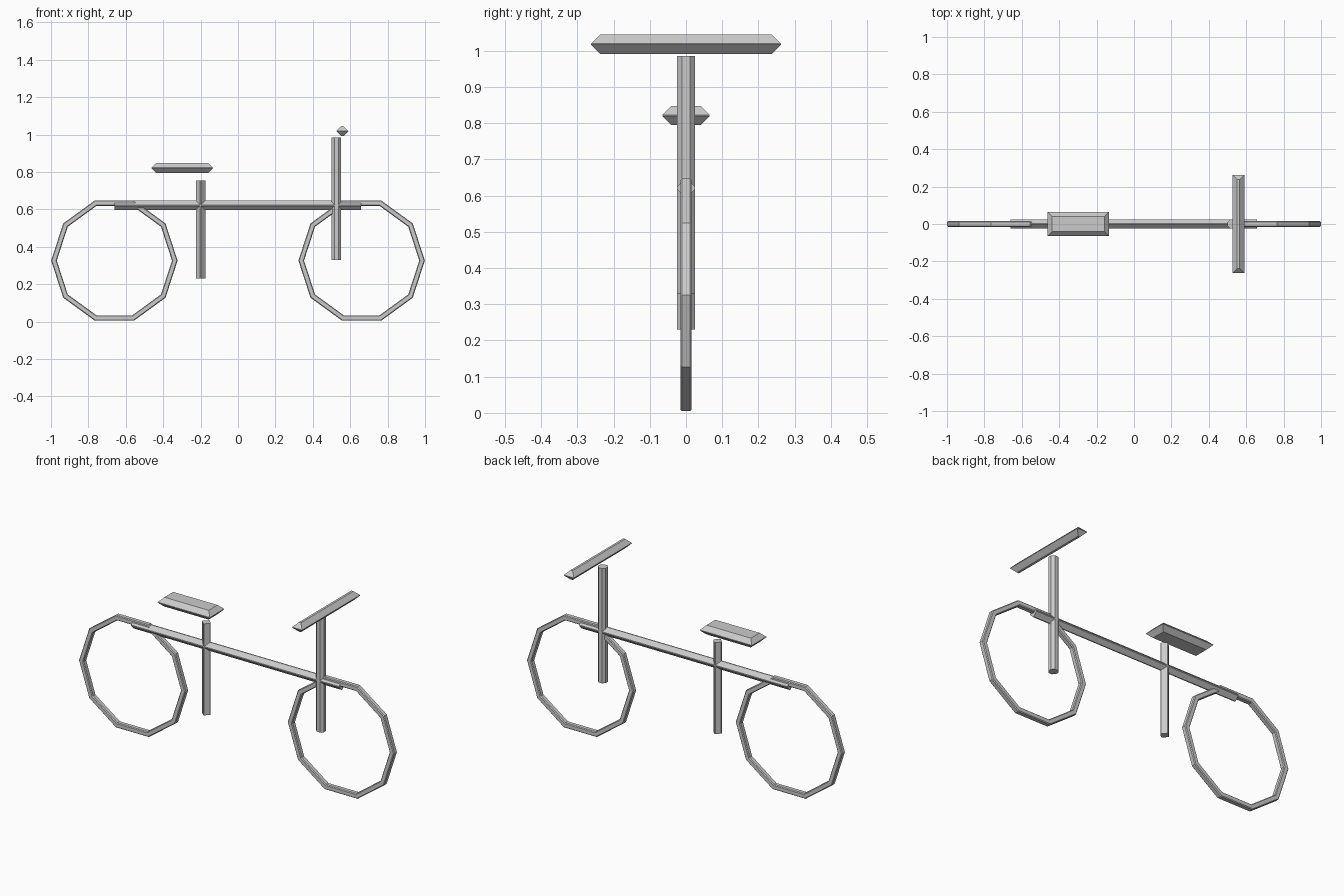
import bpy, bmesh, math
from mathutils import Vector

if "Cube" in bpy.data.objects:
    bpy.data.objects.remove(bpy.data.objects["Cube"])

grey = bpy.data.materials.new("plain_grey")
grey.diffuse_color = (0.6, 0.6, 0.6, 1)
grey.use_nodes = True
grey.node_tree.nodes["Principled BSDF"].inputs["Base Color"].default_value = grey.diffuse_color


def finish(name, bm):
    bmesh.ops.recalc_face_normals(bm, faces=bm.faces)
    me = bpy.data.meshes.new(name)
    bm.to_mesh(me)
    bm.free()
    me.materials.append(grey)
    ob = bpy.data.objects.new(name, me)
    bpy.context.collection.objects.link(ob)
    return ob


def loft(name, rings, closed=False):
    """Skin a list of equal-length rings; cap the ends unless closed."""
    bm = bmesh.new()
    vs = [[bm.verts.new(p) for p in r] for r in rings]
    n = len(vs[0])
    for i in range(len(vs) if closed else len(vs) - 1):
        a, b = vs[i], vs[(i + 1) % len(vs)]
        for k in range(n):
            bm.faces.new((a[k], a[(k + 1) % n], b[(k + 1) % n], b[k]))
    if not closed:
        bm.faces.new(vs[0])
        bm.faces.new(vs[-1])
    return finish(name, bm)


def tube(name, start, end, flat):
    """Straight tube: a diamond section whose four corners are cut by flats."""
    start, end = Vector(start), Vector(end)
    d = (end - start).normalized()
    u = Vector((0, 1, 0))
    w = d.cross(u)
    r = 0.025
    sec = [(r, -flat), (r, flat), (flat, r), (-flat, r),
           (-r, flat), (-r, -flat), (-flat, -r), (flat, -r)]
    return loft(name, [[p + u * a + w * b for a, b in sec] for p in (start, end)])


def pad(name, centre, size, bevel):
    """Block that tapers above and below a thin rim."""
    cx, cy, cz = centre
    hx, hy, hz = (s / 2 for s in size)
    rings = []
    for z, inset in ((-hz, bevel), (bevel - hz, 0), (hz - bevel, 0), (hz, bevel)):
        x, y = hx - inset, hy - inset
        rings.append([(cx + sx * x, cy + sy * y, cz + z)
                      for sx, sy in ((-1, -1), (1, -1), (1, 1), (-1, 1))])
    return loft(name, rings)


def wheel(name, cx):
    """Ten-sided hoop with a chamfered square section."""
    radius, h, c, cz = 0.323, 0.015, 0.0105, 0.326
    sec = [(h, -c), (h, c), (c, h), (-c, h), (-h, c), (-h, -c), (-c, -h), (c, -h)]
    rings = []
    for i in range(10):
        a = math.tau * i / 10
        rings.append([(cx + (radius + r) * math.cos(a), y,
                       cz + (radius + r) * math.sin(a)) for r, y in sec])
    return loft(name, rings, closed=True)


# Wheels
wheel("rear_wheel", -0.661)
wheel("front_wheel", 0.661)

# Frame bar and posts
tube("frame_bar", (-0.66, 0, 0.621), (0.658, 0, 0.621), 0.003)
tube("seat_post", (-0.2, 0, 0.23), (-0.2, 0, 0.754), 0.003)
tube("steering_post", (0.526, 0, 0.328), (0.526, 0, 0.985), 0.0104)

# Saddle and handlebar
pad("saddle", (-0.298, 0, 0.821), (0.33, 0.13, 0.053), 0.025)
pad("handlebar", (0.558, 0, 1.018), (0.063, 0.525, 0.053), 0.025)
